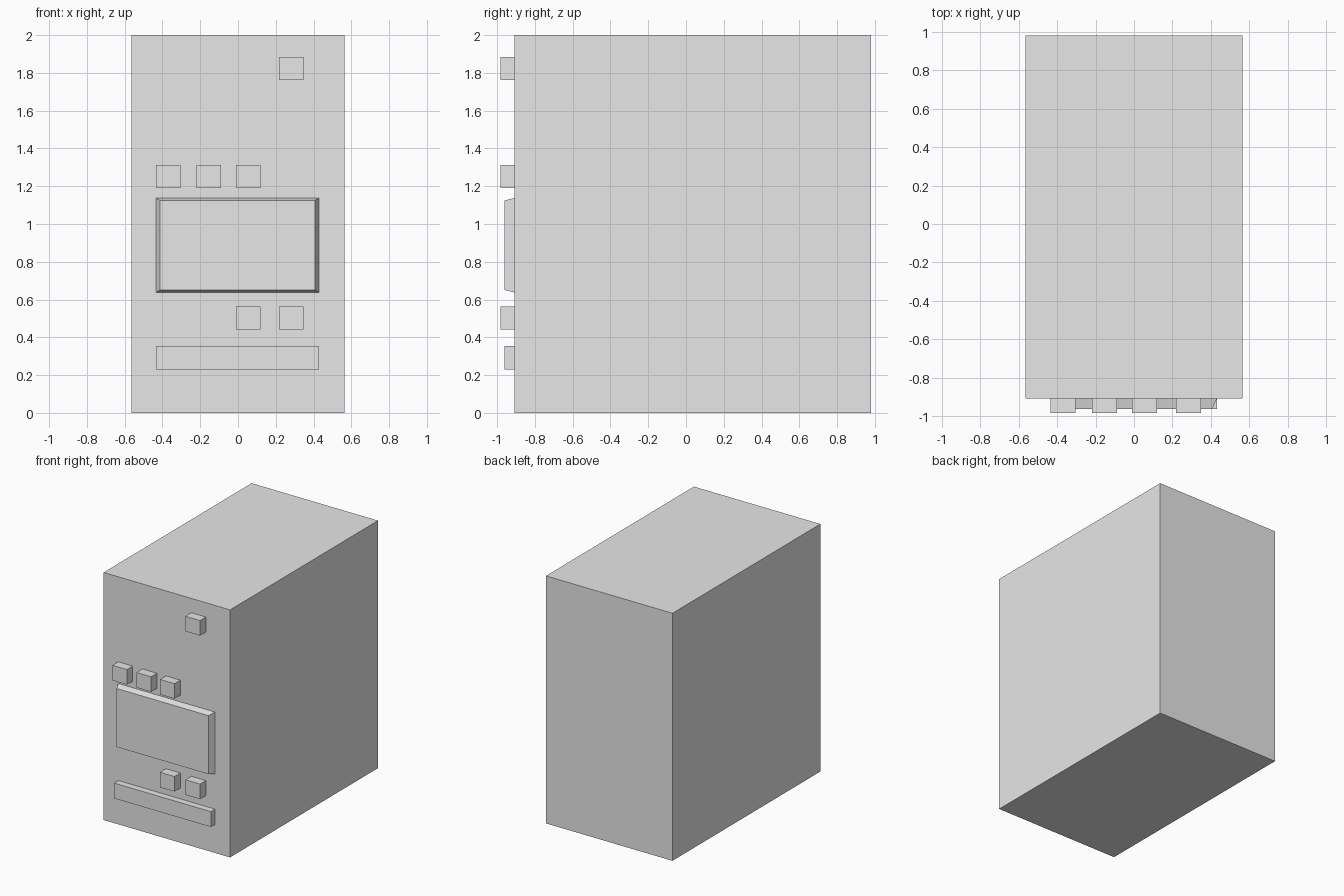
import bpy
import bmesh

default = bpy.data.objects.get("Cube")
if default:
    bpy.data.objects.remove(default, do_unlink=True)

grey = bpy.data.materials.new("light_grey")
grey.use_nodes = True
grey.diffuse_color = (0.8, 0.8, 0.8, 1)
grey.node_tree.nodes["Principled BSDF"].inputs["Base Color"].default_value = grey.diffuse_color

FRONT = -0.908  # front face of the case


def box(name, x, y, z, taper=(0, 0)):
    """Box between (min, max) pairs; taper pulls in the front face along x and z."""
    bm = bmesh.new()
    bmesh.ops.create_cube(bm, size=1)
    for v in bm.verts:
        pull = 1 if v.co.y < 0 else 0
        sx, sz = (1 if v.co.x > 0 else -1), (1 if v.co.z > 0 else -1)
        v.co = (x[sx > 0] - sx * taper[0] * pull,
                y[v.co.y > 0],
                z[sz > 0] - sz * taper[1] * pull)
    mesh = bpy.data.meshes.new(name)
    bm.to_mesh(mesh)
    bm.free()
    mesh.materials.append(grey)
    obj = bpy.data.objects.new(name, mesh)
    bpy.context.collection.objects.link(obj)
    return obj


# Main case
box("case", (-0.565, 0.565), (FRONT, 0.98), (0, 2))

# Bevelled front panel and the lower bar
box("front_panel", (-0.435, 0.43), (-0.961, FRONT), (0.637, 1.138), (0.023, 0.014))
box("lower_bar", (-0.435, 0.43), (-0.961, FRONT), (0.23, 0.354))

# Buttons, by column and row centre
columns = (-0.37, -0.154, 0.055, 0.283)
rows = {"top": (1.823, (3,)), "middle": (1.252, (0, 1, 2)), "bottom": (0.502, (2, 3))}
for row, (z, used) in rows.items():
    for i, c in enumerate(used):
        x = columns[c]
        box(f"{row}_button_{i + 1}", (x - 0.065, x + 0.065),
            (-0.982, FRONT), (z - 0.061, z + 0.061))
